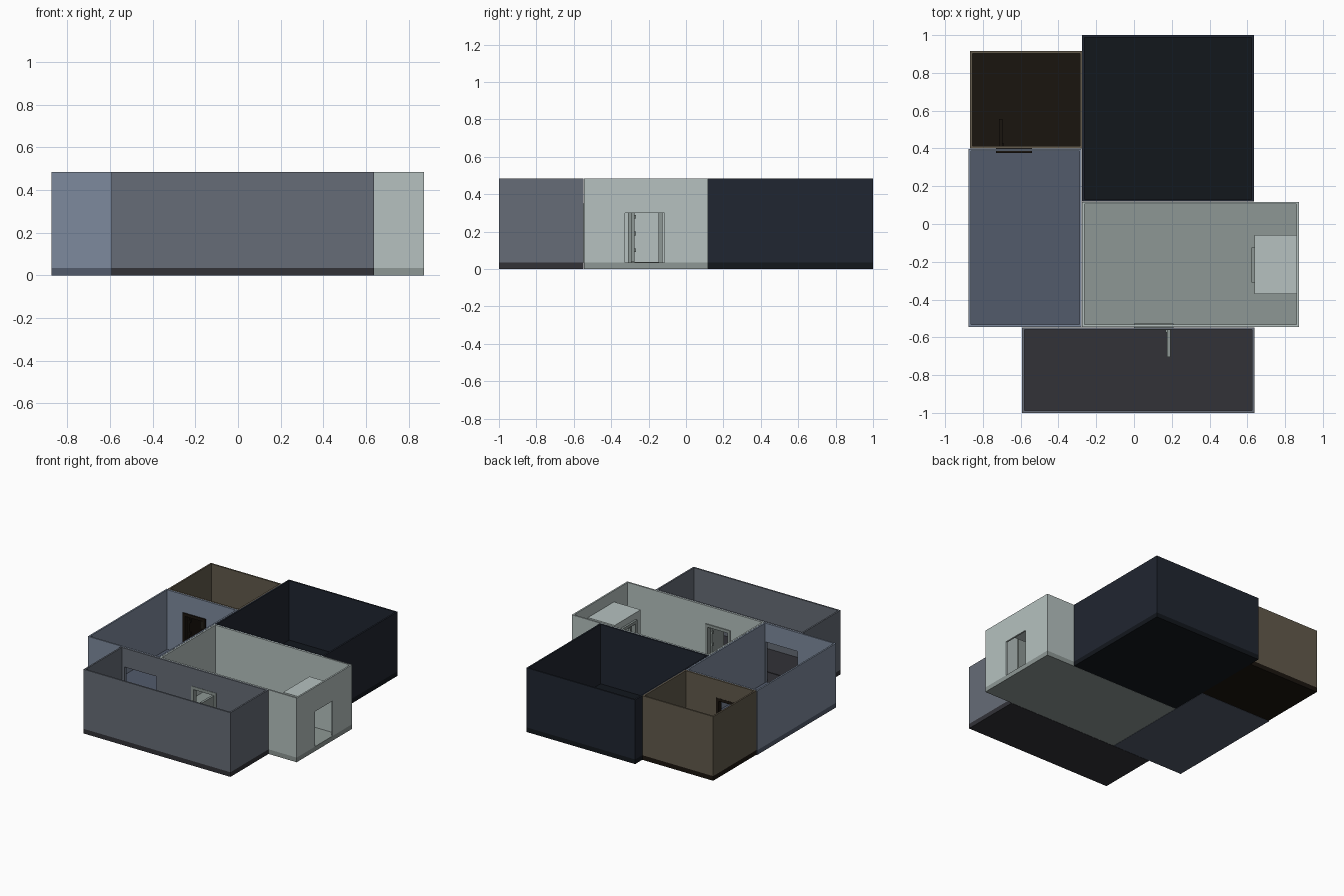
import bpy, bmesh, math
from mathutils import Matrix, Vector

if "Cube" in bpy.data.objects:
    bpy.data.objects.remove(bpy.data.objects["Cube"])

FLOOR, TOP, T = 0.035, 0.485, 0.012   # floor thickness, wall top, wall thickness


def mat(name, rgb):
    m = bpy.data.materials.new(name)
    m.diffuse_color = [(c / 255) ** 2.2 for c in rgb] + [1]
    m.use_nodes = True
    m.node_tree.nodes["Principled BSDF"].inputs["Base Color"].default_value = m.diffuse_color
    return m


def finish(bm, name, m=None):
    bmesh.ops.recalc_face_normals(bm, faces=bm.faces)
    me = bpy.data.meshes.new(name)
    bm.to_mesh(me)
    bm.free()
    ob = bpy.data.objects.new(name, me)
    bpy.context.collection.objects.link(ob)
    if m:
        me.materials.append(m)
    return ob


def box(name, x, y, z, m=None):
    bm = bmesh.new()
    bmesh.ops.create_cube(bm, size=1)
    for v in bm.verts:
        v.co = Vector([(lo + hi) / 2 + c * (hi - lo) for c, (lo, hi) in zip(v.co, (x, y, z))])
    return finish(bm, name, m)


def prism(name, outline, lo, hi, m):
    """Polygon in x/z extruded along y from lo to hi."""
    bm = bmesh.new()
    f = bm.faces.new([bm.verts.new((x, lo, z)) for x, z in outline])
    r = bmesh.ops.extrude_face_region(bm, geom=[f])
    bmesh.ops.translate(bm, verts=[g for g in r['geom'] if isinstance(g, bmesh.types.BMVert)],
                        vec=(0, hi - lo, 0))
    return finish(bm, name, m)


def wall_ring(name, x, y, m):
    bm = bmesh.new()
    rings = []
    for d in (0, T):
        rect = [(x[0] + d, y[0] + d), (x[1] - d, y[0] + d), (x[1] - d, y[1] - d), (x[0] + d, y[1] - d)]
        for z in (FLOOR, TOP):
            rings.append([bm.verts.new((a, b, z)) for a, b in rect])
    ob, ot, ib, it = rings
    for a, b in ((ob, ot), (ot, it), (it, ib), (ib, ob)):
        for i in range(4):
            j = (i + 1) % 4
            bm.faces.new((a[i], a[j], b[j], b[i]))
    return finish(bm, name, m)


def cut(ob, cutter):
    b = ob.modifiers.new("opening", 'BOOLEAN')
    b.operation, b.solver, b.object = 'DIFFERENCE', 'EXACT', cutter


def door(name, cx, cy, w, angle, hinge, m):
    """Door frame with an open leaf and three hinges; the leaf swings to local -y."""
    h, j, top = w / 2, 0.022, 0.35
    outline = [(-h, FLOOR), (-h, top), (h, top), (h, FLOOR), (h - j, FLOOR),
               (h - j, top - j), (-h + j, top - j), (-h + j, FLOOR)]
    parts = [prism(name + "_frame", outline, -0.018, 0.018, m)]
    a, b = sorted((hinge * (h - 0.034), hinge * (h - 0.016)))
    parts.append(box(name + "_leaf", (a, b), (-0.16, -0.018), (FLOOR + 0.003, top - j), m))
    a, b = sorted((hinge * (h - 0.042), hinge * (h - 0.034)))
    for z in (0.10, 0.19, 0.28):
        parts.append(box(name + "_hinge", (a, b), (-0.03, -0.012), (z - 0.01, z + 0.01), m))
    for p in parts:
        p.data.transform(Matrix.Translation((cx, cy, 0)) @ Matrix.Rotation(angle, 4, 'Z'))


# Rooms: x range, y range, wall colour, floor colour
ROOMS = {
    "blue_room": ((-0.875, -0.277), (-0.545, 0.398), (125, 137, 156), (83, 91, 107)),
    "brown_room": ((-0.868, -0.275), (0.40, 0.915), (98, 90, 76), (32, 27, 22)),
    "dark_room": ((-0.275, 0.635), (0.118, 1.0), (37, 42, 52), (25, 29, 34)),
    "green_room": ((-0.275, 0.873), (-0.545, 0.117), (180, 192, 190), (140, 150, 147)),
    "grey_room": ((-0.593, 0.637), (-1.0, -0.547), (102, 108, 118), (53, 53, 58)),
}
walls, wall_mat, floor_mat = {}, {}, {}
for n, (x, y, wc, fc) in ROOMS.items():
    wall_mat[n], floor_mat[n] = mat(n + "_wall", wc), mat(n + "_floor", fc)
    box(n + "_floor", x, y, (0, FLOOR), floor_mat[n])
    walls[n] = wall_ring(n + "_walls", x, y, wall_mat[n])

# Openings through the walls
Z0 = FLOOR - 0.02
OPENINGS = [
    ((-0.56, -0.292), (-0.60, -0.50), (Z0, 0.343), ("blue_room", "grey_room")),
    ((0.004, 0.206), (-0.60, -0.50), (Z0, 0.346), ("green_room", "grey_room")),
    ((-0.726, -0.544), (0.35, 0.45), (Z0, 0.346), ("blue_room", "brown_room")),
    ((0.84, 0.92), (-0.325, -0.115), (Z0, 0.30), ("green_room",)),
]
for x, y, z, rooms in OPENINGS:
    y = tuple(sorted(y))
    c = box("opening_cutter", x, y, z)
    c.hide_render = True
    c.hide_viewport = True
    c.display_type = 'WIRE'
    for r in rooms:
        cut(walls[r], c)

# Entrance vestibule inside the green room
g = wall_mat["green_room"]
vx, vy, vt = (0.638, 0.862), (-0.37, -0.058), 0.40
box("vestibule_roof", vx, vy, (vt - T, vt), g)
for ya in (vy[0], vy[1] - T):
    box("vestibule_side", vx, (ya, ya + T), (FLOOR, vt - T), g)
face = [(vy[0] + T, FLOOR), (vy[0] + T, vt - T), (vy[1] - T, vt - T), (vy[1] - T, FLOOR),
        (-0.129, FLOOR), (-0.129, 0.346), (-0.306, 0.346), (-0.306, FLOOR)]
front = prism("vestibule_front", face, -vx[0] - T, -vx[0], g)
front.data.transform(Matrix.Rotation(math.pi / 2, 4, 'Z'))

# Doors
door("grey_room_door", 0.105, -0.544, 0.21, 0, 1, floor_mat["green_room"])
door("brown_room_door", -0.635, 0.395, 0.19, math.pi, 1, floor_mat["brown_room"])
door("vestibule_door", 0.641, -0.2175, 0.185, math.pi / 2, -1, floor_mat["green_room"])

# Thin floor panels
box("green_floor_panel", (-0.11, 0.355), (-0.418, -0.01), (FLOOR, FLOOR + 0.004), floor_mat["green_room"])
box("grey_floor_panel", (-0.567, 0.611), (-0.987, -0.68), (FLOOR, FLOOR + 0.004), floor_mat["grey_room"])
